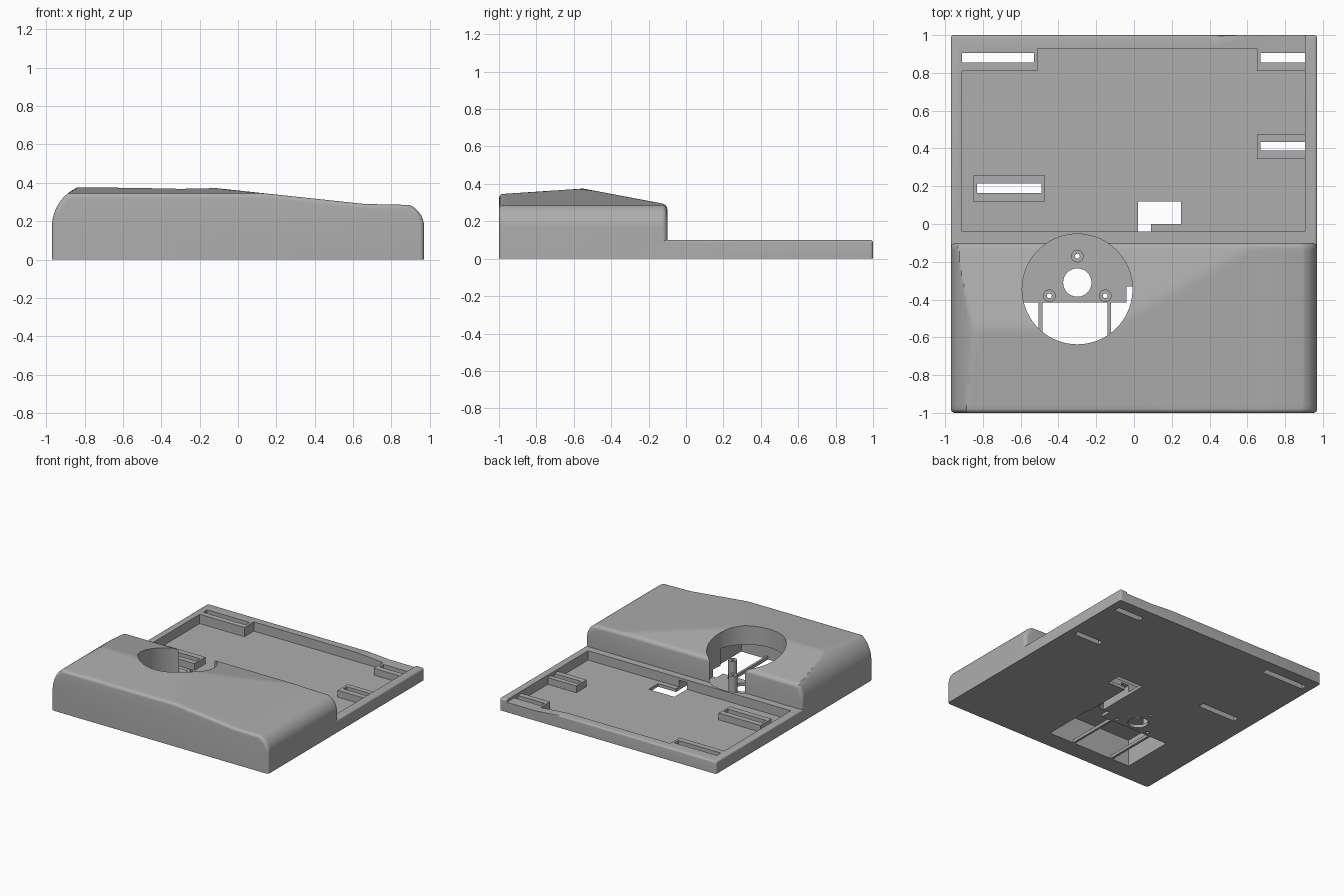
import bpy, bmesh
from math import sin, cos, radians

cube = bpy.data.objects.get("Cube")
if cube:
    bpy.data.objects.remove(cube, do_unlink=True)

grey = bpy.data.materials.new("plain_grey")
grey.use_nodes = True
grey.diffuse_color = (0.42, 0.42, 0.42, 1)
grey.node_tree.nodes["Principled BSDF"].inputs["Base Color"].default_value = (0.42, 0.42, 0.42, 1)


def make(name, bm):
    bmesh.ops.recalc_face_normals(bm, faces=bm.faces)
    mesh = bpy.data.meshes.new(name)
    bm.to_mesh(mesh)
    bm.free()
    mesh.materials.append(grey)
    ob = bpy.data.objects.new(name, mesh)
    bpy.context.scene.collection.objects.link(ob)
    return ob


def box_bm(x, y, z):
    bm = bmesh.new()
    bmesh.ops.create_cube(bm, size=1)
    for v in bm.verts:
        v.co = [(a + b) / 2 + c * (b - a) for (a, b), c in zip((x, y, z), v.co)]
    return bm


def cylinder(name, x, y, radius, z, sides=32):
    bm = bmesh.new()
    bmesh.ops.create_cone(bm, cap_ends=True, segments=sides, radius1=radius,
                          radius2=radius, depth=z[1] - z[0])
    bmesh.ops.translate(bm, vec=(x, y, sum(z) / 2), verts=bm.verts)
    return make(name, bm)


def loft(name, sections):
    """Closed solid through sections that share one point count."""
    bm = bmesh.new()
    rings = [[bm.verts.new(p) for p in section] for section in sections]
    n = len(rings[0])
    for a, b in zip(rings, rings[1:]):
        for i in range(n):
            j = (i + 1) % n
            bm.faces.new((a[i], a[j], b[j], b[i]))
    bm.faces.new(rings[0])
    bm.faces.new(rings[-1])
    return make(name, bm)


def combine(target, other, operation='DIFFERENCE'):
    mod = target.modifiers.new("combine", 'BOOLEAN')
    mod.operation = operation
    mod.object = other
    # Use the first solver that gives a solid
    for solver in ('MANIFOLD', 'EXACT', 'FLOAT'):
        mod.solver = solver
        bpy.context.view_layer.update()
        result = target.evaluated_get(bpy.context.evaluated_depsgraph_get())
        if len(result.data.polygons) > 4:
            break
    bpy.context.view_layer.objects.active = target
    bpy.ops.object.modifier_apply(modifier=mod.name)
    bpy.data.objects.remove(other, do_unlink=True)


def cut_box(target, x, y, z=(-0.1, 0.5)):
    combine(target, make("cutter", box_bm(x, y, z)))


W = 0.97
FLOOR = 0.025

# Flat tray with softened top and back corners
bm = box_bm((-W, W), (-0.5, 1), (0, 0.1))
soft = []
for e in bm.edges:
    a, b = (v.co for v in e.verts)
    top = min(a.z, b.z) > 0.09
    if (top and max(a.y, b.y) > 0.9) or (abs(a.z - b.z) > 0.05 and a.y > 0.9):
        soft.append(e)
bmesh.ops.bevel(bm, geom=soft, offset=0.015, segments=4, profile=0.5, affect='EDGES')
body = make("body", bm)

# Raised housing: rounded side profile under three sloped planes, rounded ends
profile = [(-W, 0)]
for i in range(15):
    t = radians(64.8 * i / 14)
    profile.append((-W + 0.2266 * (1 - cos(t)), 0.17 + 0.2266 * sin(t)))
profile += [(-0.84 + 0.04 * i, 0.375 - 0.0001 * i) for i in range(1, 19)]
profile += [(-0.12 + 0.03 * i, 0.373 - 0.0032 * i) for i in range(1, 27)]
for i in range(13):
    t = radians(68 * (1 - i / 12))
    profile.append((W - 0.124 * (1 - cos(t)), 0.17 + 0.124 * sin(t)))
profile.append((W, 0))


def section(y, inset):
    roof = min(0.29 - 0.189 * (y + 0.1), 0.375 + 0.067 * (y + 0.55))
    return [(x * (1 - inset / W), y, min(z, roof) * (1 - inset / 0.33)) for x, z in profile]


def rounding(end, inward, radius):
    angles = [radians(90 * i / 5) for i in range(6)]
    return [section(end + inward * radius * (1 - cos(t)), radius * (1 - sin(t))) for t in angles]


middle = [section(-0.955 + 0.027 * i, 0) for i in range(31)]
housing = loft("housing", rounding(-1, 1, 0.022) + middle + rounding(-0.1, -1, 0.028)[::-1])
combine(body, housing, 'UNION')

# Tray pocket, leaving solid corners at the back
cut_box(body, (-0.91, 0.905), (-0.04, 0.81), (FLOOR, 0.12))
cut_box(body, (-0.51, 0.65), (0.7, 0.93), (FLOOR, 0.12))

# Lowered part of the back rim
rim = [(0.4, 0.1005), (0.65, 0.08), (0.905, 0.08), (0.905, 0.2), (0.4, 0.2)]
combine(body, loft("rim_cutter", [[(x, y, z) for x, z in rim] for y in (0.8, 1.1)]))

# Round well and the compartment beside it
combine(body, cylinder("well_cutter", -0.3, -0.345, 0.292, (FLOOR, 0.6), 72))
cut_box(body, (-0.66, 0.1), (-0.85, -0.415), (FLOOR, 0.22))
for span in ((-0.66, -0.505), (-0.485, -0.14), (-0.122, 0.1)):
    cut_box(body, span, (-0.85, -0.415), (-0.1, 0.06))

# Cable opening and channel
cut_box(body, (0.02, 0.25), (0, 0.12), (-0.1, 0.09))
cut_box(body, (0.02, 0.09), (-0.415, 0.05), (-0.1, 0.08))
cut_box(body, (-0.04, 0.05), (-0.415, -0.33), (-0.1, 0.08))

# Centre hole in the well floor
combine(body, cylinder("hole_cutter", -0.3, -0.31, 0.075, (-0.1, 0.1), 40))

# Slots through the solid corners
for span in ((-0.91, -0.53), (0.67, 0.905)):
    cut_box(body, span, (0.855, 0.905))

parts = [body]

# Free-standing slotted blocks
for name, x, y, sx, sy in (
        ("slot_block_left", (0.65, 0.907), (0.345, 0.475), (0.67, 0.905), (0.39, 0.435)),
        ("slot_block_right", (-0.85, -0.475), (0.12, 0.26), (-0.83, -0.49), (0.165, 0.215))):
    block = make(name, box_bm(x, y, (FLOOR - 0.005, 0.08)))
    for target in (block, body):
        cut_box(target, sx, sy, (-0.1, 0.095))
    parts.append(block)

# Hollow screw posts
for name, x, y in (("post_back", -0.3, -0.17), ("post_left", -0.152, -0.38),
                   ("post_right", -0.448, -0.38)):
    post = cylinder(name, x, y, 0.033, (FLOOR - 0.005, 0.18))
    for target in (post, body):
        combine(target, cylinder("screw_cutter", x, y, 0.013, (-0.1, 0.3), 16))
    parts.append(post)

# Smooth shading with sharp edges
for ob in bpy.context.selected_objects:
    ob.select_set(False)
for ob in parts:
    ob.select_set(True)
bpy.context.view_layer.objects.active = body
bpy.ops.object.shade_smooth_by_angle(angle=radians(25))
